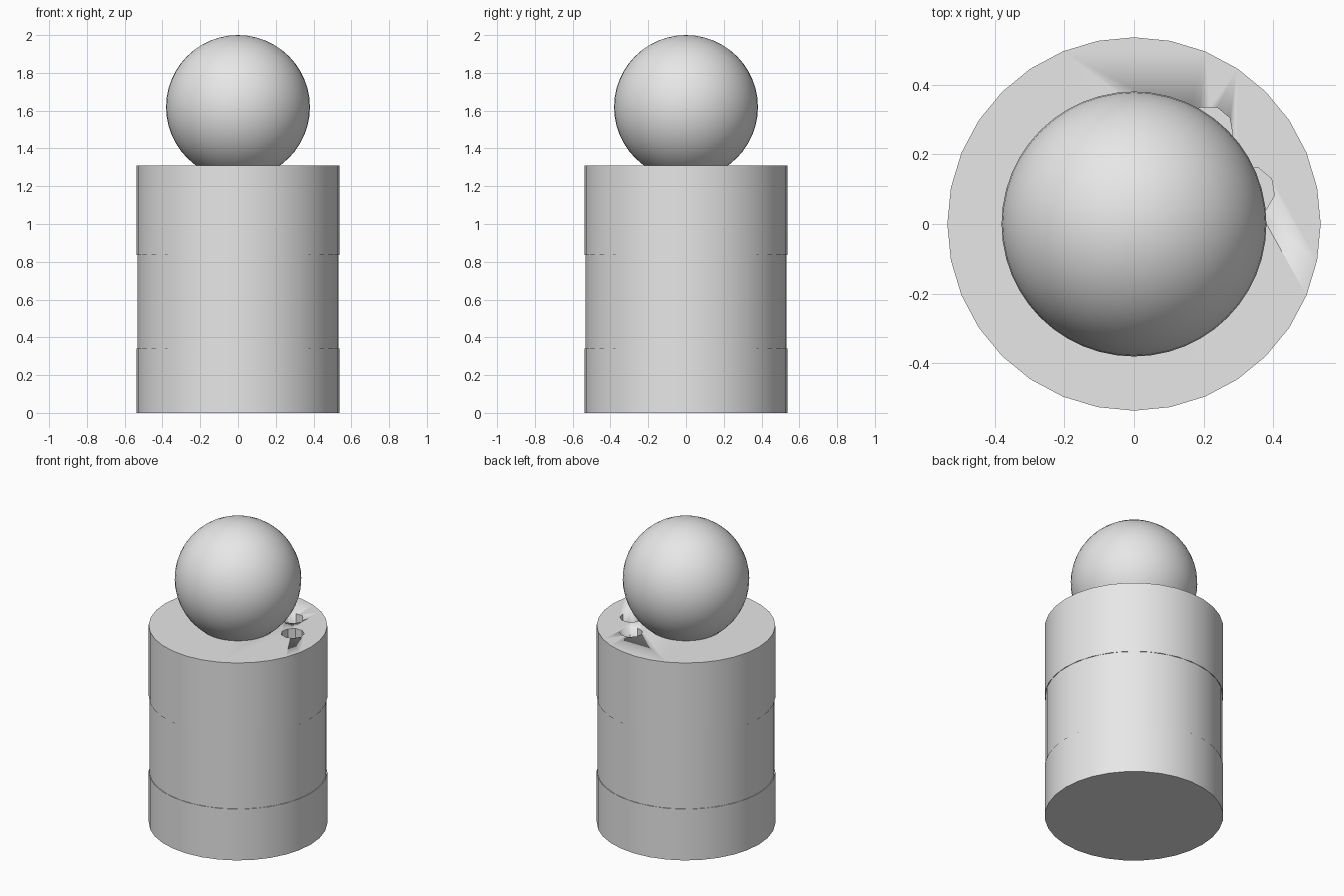
import bpy, math

cube = bpy.data.objects.get("Cube")
if cube:
    bpy.data.objects.remove(cube, do_unlink=True)

# Single plain grey
grey = bpy.data.materials.new("light_grey")
grey.use_nodes = True
grey.diffuse_color = (0.8, 0.8, 0.8, 1)
grey.node_tree.nodes["Principled BSDF"].inputs["Base Color"].default_value = (0.8, 0.8, 0.8, 1)


def finish(name, angle=30):
    obj = bpy.context.object
    obj.name = name
    obj.data.materials.append(grey)
    bpy.ops.object.shade_smooth_by_angle(angle=math.radians(angle))
    return obj


def drum(name, radius, z0, z1, x=0, y=0, sides=32, turn=0):
    bpy.ops.mesh.primitive_cylinder_add(vertices=sides, radius=radius, depth=z1 - z0,
                                        location=(x, y, (z0 + z1) / 2),
                                        rotation=(0, 0, math.radians(turn)))
    return finish(name)


# Three stacked drums, the middle one a hair narrower
drum("lower_drum", 0.537, 0, 0.34)
drum("middle_drum", 0.533, 0.34, 0.835, turn=5)
top = drum("upper_drum", 0.537, 0.835, 1.31)

# Two small pockets in the top face
for i, (x, y) in enumerate([(0.215, 0.27), (0.335, 0.095)]):
    cutter = drum(f"pocket_cutter_{i + 1}", 0.07, 1.2, 1.4, x, y, 9, 20)
    cutter.hide_render = True
    cut = top.modifiers.new("pocket", 'BOOLEAN')
    cut.operation = 'DIFFERENCE'
    cut.solver = 'EXACT'
    cut.object = cutter
    bpy.context.view_layer.objects.active = top
    bpy.ops.object.modifier_apply(modifier=cut.name)
    bpy.data.objects.remove(cutter, do_unlink=True)

# Ball resting in the top
bpy.ops.mesh.primitive_uv_sphere_add(segments=48, ring_count=24, radius=0.381,
                                     location=(0, 0, 1.619))
finish("ball", 60)
